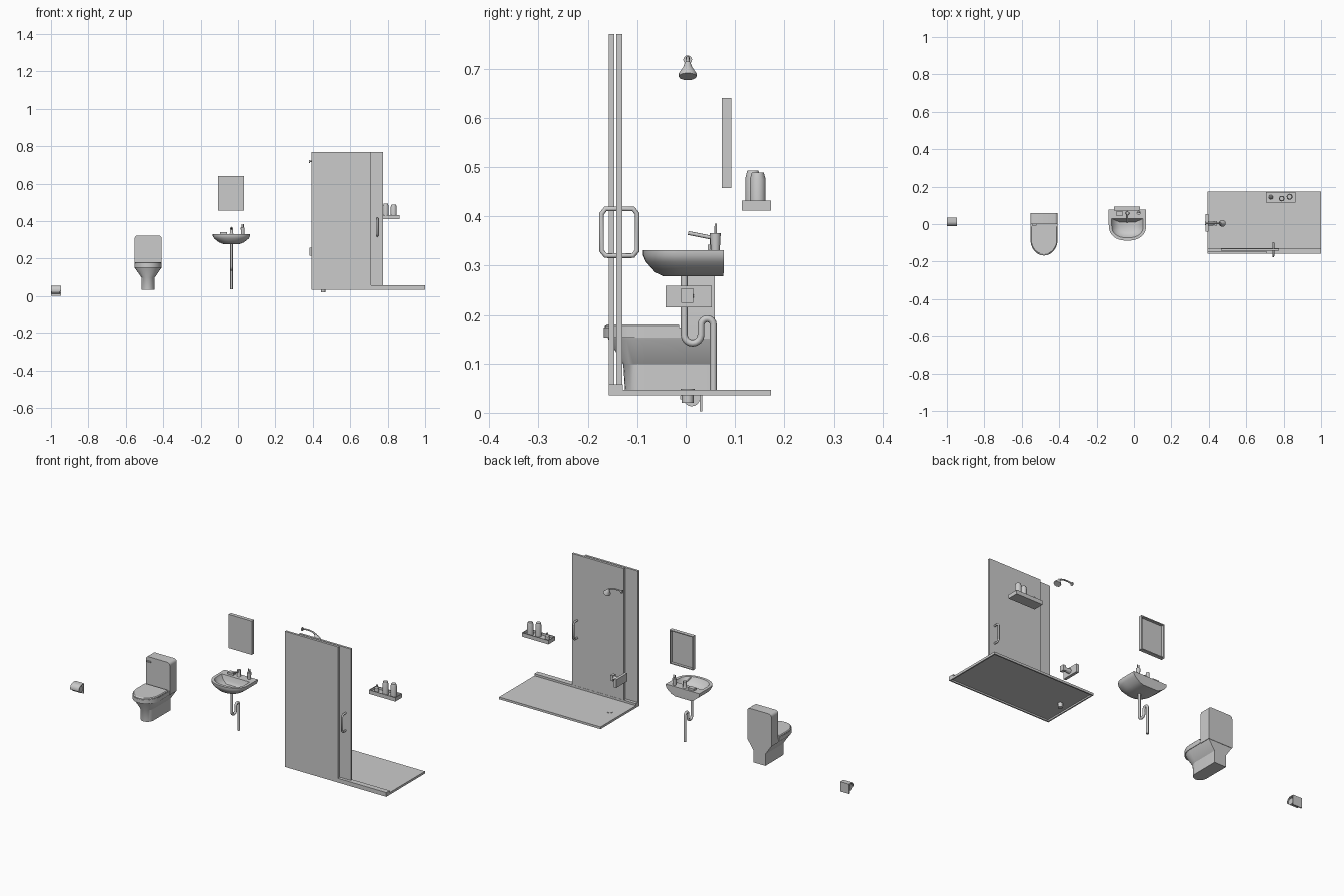
import bpy, bmesh, math
from mathutils import Vector, Matrix

if "Cube" in bpy.data.objects:
    bpy.data.objects.remove(bpy.data.objects["Cube"])


def finish(name, bm, smooth=None):
    bmesh.ops.recalc_face_normals(bm, faces=bm.faces)
    me = bpy.data.meshes.new(name)
    bm.to_mesh(me)
    bm.free()
    ob = bpy.data.objects.new(name, me)
    bpy.context.collection.objects.link(ob)
    if smooth:
        bpy.ops.object.select_all(action='DESELECT')
        ob.select_set(True)
        bpy.context.view_layer.objects.active = ob
        bpy.ops.object.shade_smooth_by_angle(angle=math.radians(smooth))
    return ob


def box(name, x, y, z, recess=None, rim=0.005, depth=0.01):
    """Box from ranges; recess = direction of a face to hollow out."""
    bm = bmesh.new()
    bmesh.ops.create_cube(bm, size=1)
    for v in bm.verts:
        v.co = [r[0] + (c + 0.5) * (r[1] - r[0]) for r, c in zip((x, y, z), v.co)]
    if recess:
        d = Vector(recess)
        bm.normal_update()
        f = [f for f in bm.faces if f.normal.dot(d) > 0.9]
        bmesh.ops.inset_individual(bm, faces=f, thickness=rim)
        r = bmesh.ops.extrude_discrete_faces(bm, faces=f)
        bmesh.ops.translate(bm, verts=r['faces'][0].verts[:], vec=-d * depth)
    return finish(name, bm)


def loft(name, rings, smooth=None):
    bm = bmesh.new()
    vs = [[bm.verts.new(p) for p in r] for r in rings]
    n = len(vs[0])
    for a, b in zip(vs, vs[1:]):
        for i in range(n):
            j = (i + 1) % n
            bm.faces.new((a[i], a[j], b[j], b[i]))
    bm.faces.new(vs[0][::-1])
    bm.faces.new(vs[-1])
    return finish(name, bm, smooth)


def d_ring(cx, w, back, mid, front, z, n=12, power=1.0):
    """D outline: straight back and sides, rounded front."""
    pts = [(cx - w / 2, back, z)]
    for i in range(n + 1):
        a = math.pi * i / n
        c, s = math.cos(a), math.sin(a)
        px = math.copysign(abs(c) ** power, c)
        pts.append((cx - w / 2 * px, mid - (mid - front) * abs(s) ** power, z))
    pts.append((cx + w / 2, back, z))
    return pts


def lathe(name, base, axis, prof, n=12, smooth=40):
    """Round part from (radius, distance along axis) pairs."""
    q = Vector(axis).to_track_quat('Z', 'Y')
    rings = [[Vector(base) + q @ Vector((r * math.cos(2 * math.pi * i / n),
              r * math.sin(2 * math.pi * i / n), h)) for i in range(n)] for r, h in prof]
    return loft(name, rings, smooth)


def tube(name, pts, r):
    cu = bpy.data.curves.new(name, 'CURVE')
    cu.dimensions = '3D'
    cu.bevel_depth, cu.bevel_resolution, cu.use_fill_caps = r, 2, True
    s = cu.splines.new('POLY')
    s.points.add(len(pts) - 1)
    for p, c in zip(s.points, pts):
        p.co = (*c, 1)
    ob = bpy.data.objects.new(name, cu)
    bpy.context.collection.objects.link(ob)
    bpy.ops.object.select_all(action='DESELECT')
    ob.select_set(True)
    bpy.context.view_layer.objects.active = ob
    bpy.ops.object.convert(target='MESH')
    bpy.ops.object.shade_smooth_by_angle(angle=math.radians(50))


def arc(cy, cz, r, a0, a1, n=8):
    return [(cy + r * math.cos(math.radians(a0 + (a1 - a0) * i / n)),
             cz + r * math.sin(math.radians(a0 + (a1 - a0) * i / n))) for i in range(n + 1)]


# Paper holder: back plate, curved cover, roll
def prism_x(name, x0, x1, yz, smooth=None):
    return loft(name, [[(x, *p) for p in yz] for x in (x0, x1)], smooth)


PX = (-1.0, -0.947)
box("paper_back_plate", PX, (0.028, 0.034), (0.003, 0.056))
cover = [(0.03, 0.056)] + arc(0.014, 0.031, 0.025, 90, 190)
inner = [(0.03, 0.053)] + arc(0.014, 0.031, 0.022, 90, 190)
prism_x("paper_cover", *PX, cover + inner[::-1], 40)
lathe("paper_roll", (-0.996, 0.012, 0.03), (1, 0, 0), [(0.017, 0), (0.017, 0.045)], 16)

# Toilet: pedestal and bowl, tank, lid, lever
TX = -0.481
loft("toilet_bowl", [
    d_ring(TX, 0.07, 0.057, -0.085, -0.124, 0.035),
    d_ring(TX, 0.07, 0.057, -0.085, -0.128, 0.098),
    d_ring(TX, 0.138, 0.057, -0.085, -0.158, 0.148),
    d_ring(TX, 0.144, 0.057, -0.085, -0.163, 0.165)], 30)
r = 0.015
tank = [(TX - 0.072, 0.15), (TX + 0.072, 0.15)]
tank += arc(TX + 0.072 - r, 0.323 - r, r, 0, 90, 4)
tank += arc(TX - 0.072 + r, 0.323 - r, r, 90, 180, 4)
loft("toilet_tank", [[(x, y, z) for x, z in tank] for y in (0.0, 0.059)], 30)
loft("toilet_seat", [d_ring(TX, 0.145, -0.005, -0.085, -0.168, z) for z in (0.152, 0.173)], 30)
loft("toilet_lid", [
    d_ring(TX, 0.143, -0.013, -0.085, -0.166, 0.173),
    d_ring(TX, 0.143, -0.013, -0.085, -0.166, 0.177),
    d_ring(TX, 0.135, -0.014, -0.085, -0.16, 0.181)], 30)
box("flush_lever", (TX - 0.064, TX - 0.04), (-0.007, 0.0), (0.296, 0.302))

# Mirror, hollow at the back
box("mirror", (-0.108, 0.032), (0.073, 0.093), (0.457, 0.64), (0, 1, 0), 0.007, 0.014)

# Basin: outer shell, rim and bowl
BX = -0.035


def basin_ring(w, back, mid, front, z):
    return d_ring(BX, w, back, mid, front, z, 16, 0.85)


loft("basin", [
    basin_ring(0.09, 0.076, 0.02, -0.045, 0.278),
    basin_ring(0.135, 0.077, 0.01, -0.064, 0.287),
    basin_ring(0.185, 0.077, 0.0, -0.082, 0.307),
    basin_ring(0.2, 0.077, -0.005, -0.088, 0.32),
    basin_ring(0.2, 0.077, -0.005, -0.088, 0.331),
    basin_ring(0.168, 0.03, -0.01, -0.073, 0.331),
    basin_ring(0.145, 0.024, -0.01, -0.06, 0.308),
    basin_ring(0.09, 0.012, -0.01, -0.04, 0.293)], 40)

# Tap, soap and brush cup
lathe("tap_body", (BX, 0.058, 0.33), (0, 0, 1), [(0.011, 0), (0.009, 0.004), (0.009, 0.036)])
tube("tap_spout", [(BX, 0.055, 0.356), (BX, 0.005, 0.366)], 0.004)
box("soap", (-0.095, -0.06), (0.045, 0.068), (0.33, 0.342))
lathe("brush_cup", (0.025, 0.06, 0.33), (0, 0, 1), [(0.009, 0), (0.011, 0.036)])
for i, dx in enumerate((-0.004, 0.005)):
    tube(f"brush_{i}", [(0.025, 0.06, 0.335), (0.025 + dx, 0.061, 0.385)], 0.0025)

# Drain pipe with trap
trap = [(-0.003, 0.285)] + arc(0.014, 0.158, 0.017, 180, 360) + arc(0.0435, 0.18, 0.0125, 180, 0)
trap.append((0.056, 0.037))
tube("basin_pipe", [(BX, y, z) for y, z in trap], 0.007)

# Shower tray, curb and drain
box("shower_tray", (0.393, 1.0), (-0.158, 0.173), (0.035, 0.047), (0, 0, -1), 0.01, 0.008)
box("shower_curb", (0.393, 1.0), (-0.158, -0.129), (0.046, 0.058))
lathe("shower_drain", (0.455, 0.004, 0.02), (0, 0, 1), [(0.012, 0), (0.012, 0.024), (0.014, 0.025), (0.014, 0.029)])

# Sliding doors with a handle on both faces
box("front_door", (0.393, 0.712), (-0.158, -0.146), (0.058, 0.77))
box("rear_door", (0.465, 0.776), (-0.142, -0.13), (0.058, 0.77))
for side, y0 in (("front", -0.142), ("rear", -0.13)):
    s = -1 if side == "front" else 1
    prof = [(0, 0.32), (0.022, 0.32), (0.03, 0.33), (0.03, 0.405), (0.022, 0.415), (0, 0.415)]
    tube(f"{side}_handle", [(0.745, y0 + s * d, z) for d, z in prof], 0.005)

# Shower head on a bent arm
lathe("shower_flange", (0.38, 0.004, 0.718), (1, 0, 0), [(0.009, 0), (0.009, 0.006)])
tube("shower_arm", [(x, 0.004, z) for x, z in
     ((0.38, 0.718), (0.405, 0.722), (0.43, 0.722), (0.45, 0.717), (0.463, 0.708))], 0.004)
lathe("shower_head", (0.461, 0.004, 0.712), (0.45, 0, -1), [(0.006, 0), (0.008, 0.008), (0.018, 0.024), (0.018, 0.031)])

# Mixer plate and knob
box("mixer_plate", (0.383, 0.398), (-0.041, 0.053), (0.215, 0.259))
lathe("mixer_stem", (0.395, 0.004, 0.238), (1, 0, 0), [(0.013, 0), (0.01, 0.04)])
box("mixer_lever", (0.43, 0.445), (-0.009, 0.015), (0.224, 0.254))

# Corner shelf with bottles
box("shelf", (0.705, 0.864), (0.114, 0.173), (0.411, 0.432), (0, 0, 1), 0.005, 0.012)
for i, (x, y, rad, h) in enumerate(((0.79, 0.136, 0.015, 0.074), (0.832, 0.146, 0.016, 0.07))):
    lathe(f"bottle_{i}", (x, y, 0.419), (0, 0, 1), [(rad, 0), (rad, h * 0.8), (rad * 0.75, h)])
lathe("small_jar", (0.732, 0.144, 0.419), (0, 0, 1), [(0.012, 0), (0.011, 0.02), (0.005, 0.026), (0.005, 0.036)])
